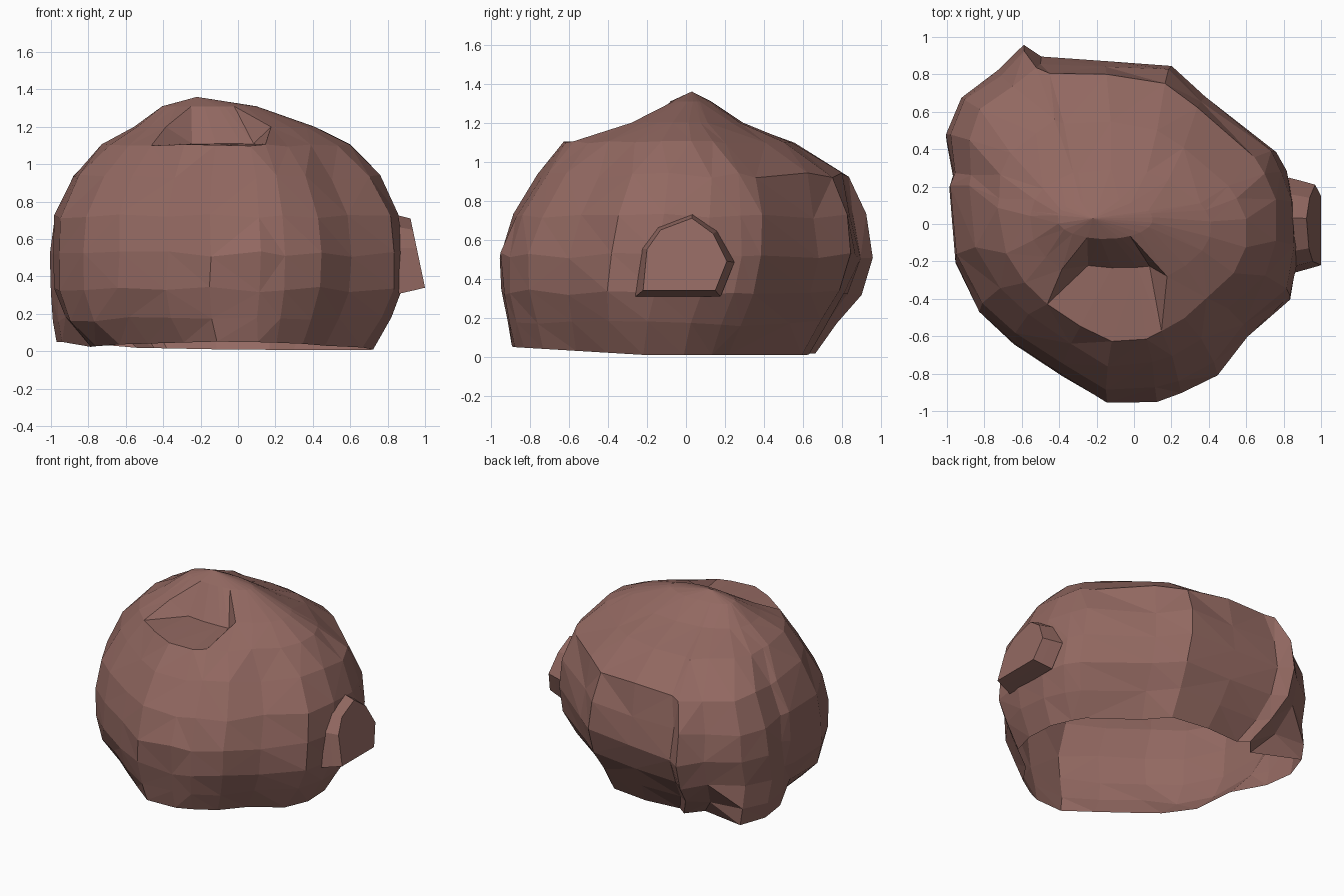
import bpy, bmesh, math, random

if "Cube" in bpy.data.objects:
    bpy.data.objects.remove(bpy.data.objects["Cube"])

random.seed(4)
stone = bpy.data.materials.new("brown_stone")
stone.diffuse_color = (0.29, 0.14, 0.12, 1)
stone.use_nodes = True
stone.node_tree.nodes["Principled BSDF"].inputs["Base Color"].default_value = stone.diffuse_color


def make_object(name, bm):
    bmesh.ops.recalc_face_normals(bm, faces=bm.faces)
    mesh = bpy.data.meshes.new(name)
    bm.to_mesh(mesh)
    bm.free()
    mesh.materials.append(stone)
    ob = bpy.data.objects.new(name, mesh)
    bpy.context.collection.objects.link(ob)


def skin(bm, rings):
    for a, b in zip(rings, rings[1:]):
        n = len(a)
        for i in range(n):
            j = (i + 1) % n
            bm.faces.new((a[i], a[j], b[j], b[i]))


# Boulder: an open-bottomed shell. The widest outline is fitted to a
# bounding box at every level and grows rounder towards the top
outline = [(-1, .48), (-.97, .26), (-.99, .19), (-.96, -.2), (-.83, -.47),
           (-.64, -.64), (-.38, -.82), (-.15, -.955), (.12, -.95), (.25, -.91),
           (.44, -.81), (.6, -.6), (.84, -.39), (.88, -.15), (.86, .1),
           (.81, .28), (.76, .39), (.38, .68), (.2, .85), (-.15, .87),
           (-.5, .89), (-.59, .96), (-.72, .83), (-.93, .68)]
# z, xmin, xmax, ymin, ymax, roundness, diagonal shrink
levels = [(0, -.82, .75, -.91, .72, 0, .08), (.17, -.95, .84, -.93, .81, 0, .04),
          (.33, -1, .89, -.945, .90, 0, 0), (.52, -1, .89, -.955, .96, 0, 0),
          (.72, -.99, .87, -.885, .93, 0, .01), (.93, -.89, .78, -.77, .85, .3, .05),
          (1.1, -.73, .62, -.64, .57, .6, .09), (1.2, -.56, .42, -.34, .30, .9, .05),
          (1.31, -.41, .10, -.08, .13, 1, 0)]

bm = bmesh.new()
rings = []
for k, (z, x0, x1, y0, y1, rnd, diag) in enumerate(levels):
    ring = []
    for ox, oy in outline:
        u, v = (ox + .055) / .945, oy / .96
        r = math.hypot(u, v)
        if k > 4 and u < 0 < v:                 # fuller shoulder at back left
            diag_here, round_here = -.5 * diag, rnd * .85
        else:
            diag_here, round_here = diag, rnd
        s = 1 + round_here * (1 / r - 1) - diag_here * abs(2 * u * v) / r ** 2
        x = (x0 + x1) / 2 + u * s * (x1 - x0) / 2
        y = (y0 + y1) / 2 + v * s * (y1 - y0) / 2
        pz = z
        if k == 0:
            pz = .008 + .02 * max(0, -x) + .06 * max(0, -y - .2)
        elif k < 7:                             # uneven facets
            j = .015 if k < 6 else .008
            pz += random.uniform(-j, j)
            x += random.uniform(-j, j) / 2
            y += random.uniform(-j, j) / 2
        if k < 2 and ox < -.9 and .2 < oy < .7:  # upright buttress on the left
            x, y = ox * (.97 + .02 * k), oy * .97
            pz = max(pz, .05)
        if k == 7 and -.34 < x < .16 and y < -.1:   # hollow below the peak
            pz, y = 1.11, y * .4 - .10
        ring.append(bm.verts.new((x, y, pz)))
    rings.append(ring)
skin(bm, rings)
peak = bm.verts.new((-.22, .03, 1.36))
top = rings[-1]
for i in range(len(top)):
    bm.faces.new((top[i], top[(i + 1) % len(top)], peak))
bmesh.ops.triangulate(bm, faces=[f for f in bm.faces if len(f.verts) == 4])
make_object("boulder", bm)

# Stub of rock on the right side, with a leaning front face
stub = [(-.22, .34), (-.20, .55), (-.13, .65), (.03, .71), (.14, .63),
        (.21, .49), (.15, .34)]
bm = bmesh.new()
rings = []
for depth, grow in ((-.14, 1.18), (-.06, 1.08), (0, 1.0)):
    rings.append([bm.verts.new((1.0 - (z - .34) * .21 + depth, y * grow,
                                .52 + (z - .52) * grow)) for y, z in stub])
skin(bm, rings)
bm.faces.new(rings[-1])
make_object("side_stub", bm)
